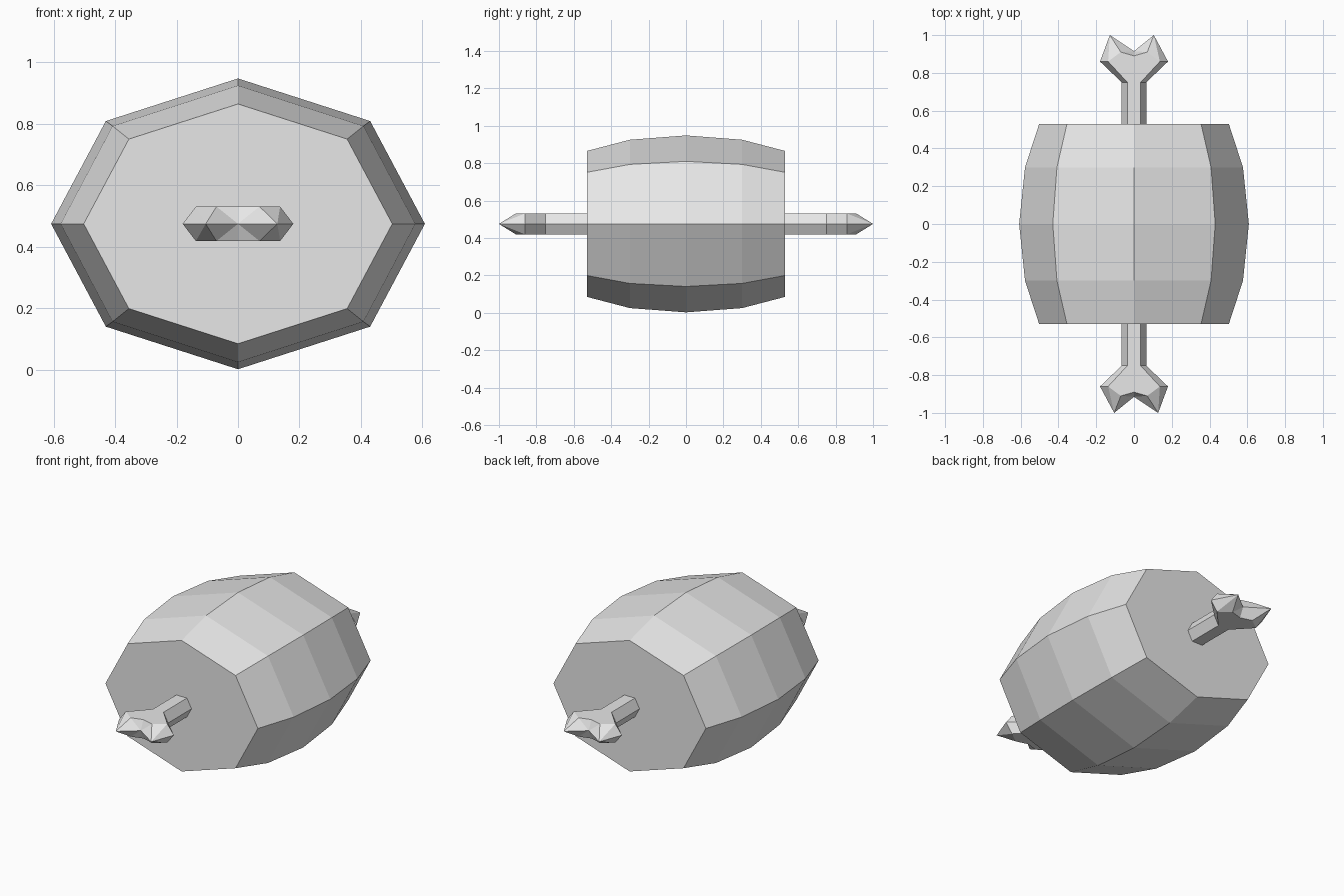
import bpy
import bmesh
from math import cos, sin, pi
from mathutils import Matrix, Vector

if "Cube" in bpy.data.objects:
    bpy.data.objects.remove(bpy.data.objects["Cube"])

CENTRE_Z = 0.475

grey = bpy.data.materials.new("light_grey")
grey.use_nodes = True
colour = (0.8, 0.8, 0.8, 1)
grey.diffuse_color = colour
grey.node_tree.nodes["Principled BSDF"].inputs["Base Color"].default_value = colour


def finish(bm, name):
    bmesh.ops.remove_doubles(bm, verts=bm.verts, dist=0.0005)
    bmesh.ops.recalc_face_normals(bm, faces=bm.faces)
    mesh = bpy.data.meshes.new(name)
    bm.to_mesh(mesh)
    bm.free()
    mesh.materials.append(grey)
    obj = bpy.data.objects.new(name, mesh)
    obj.location.z = CENTRE_Z
    bpy.context.collection.objects.link(obj)
    return obj


def bridge(bm, a, b):
    n = len(a)
    for i in range(n):
        j = (i + 1) % n
        bm.faces.new((a[i], a[j], b[j], b[i]))


# Meat: barrel of elliptical eight-sided rings
bm = bmesh.new()
rings = []
for y, rx, rz in ((-0.53, 0.502, 0.39), (-0.3, 0.577, 0.45), (0, 0.608, 0.473),
                  (0.3, 0.577, 0.45), (0.53, 0.502, 0.39)):
    rings.append([bm.verts.new((rx * cos(k * pi / 4), y, rz * sin(k * pi / 4)))
                  for k in range(8)])
for a, b in zip(rings, rings[1:]):
    bridge(bm, a, b)
bm.faces.new(rings[0])
bm.faces.new(rings[-1])
finish(bm, "meat")

# Bone: six-sided shaft flaring into a forked knuckle at each end
H = 0.056
bm = bmesh.new()


def hex_ring(y, side, flat):
    points = ((side, 0), (flat, H), (-flat, H), (-side, 0), (-flat, -H), (flat, -H))
    return [bm.verts.new((x, y, z)) for x, z in points]


def knuckle_end(turn):
    start = len(bm.verts)
    root = hex_ring(0, 0.065, 0.035)
    neck = hex_ring(-0.75, 0.065, 0.035)
    head = hex_ring(-0.86, 0.18, 0.137)
    bridge(bm, root, neck)
    bridge(bm, neck, head)
    notch = bm.verts.new((0, -0.915, 0))
    tips = {1: bm.verts.new((0.128, -1, 0)), -1: bm.verts.new((-0.105, -1, 0))}
    for up, right, left in ((1, 1, 2), (-1, 5, 4)):
        middle = bm.verts.new((0, -0.89, up * H))
        humps = {}
        for s, corner, side in ((1, head[right], head[0]), (-1, head[left], head[3])):
            hump = bm.verts.new((s * 0.07, -0.91, up * H))
            humps[s] = hump
            bm.faces.new((side, corner, tips[s]))
            bm.faces.new((corner, hump, tips[s]))
            bm.faces.new((hump, notch, tips[s]))
            bm.faces.new((hump, middle, notch))
        bm.faces.new((head[right], humps[1], middle, humps[-1], head[left]))
    bm.verts.ensure_lookup_table()
    bmesh.ops.rotate(bm, verts=bm.verts[start:], cent=Vector(),
                     matrix=Matrix.Rotation(turn, 3, 'Z'))


for turn in (0, pi):
    knuckle_end(turn)
finish(bm, "bone")
